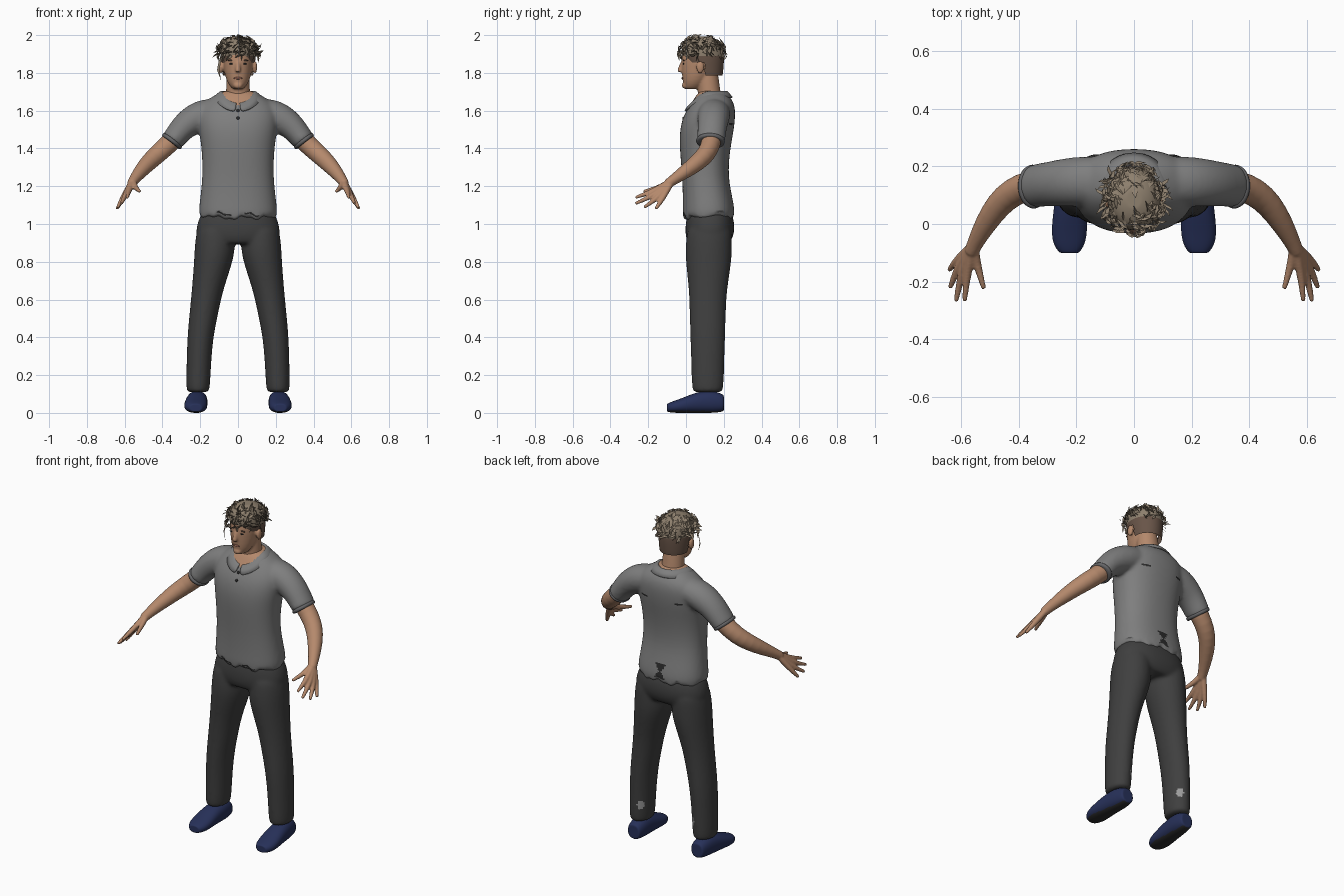
import bpy, bmesh, math, random
from mathutils import Vector, Matrix

random.seed(4)
if "Cube" in bpy.data.objects:
    bpy.data.objects.remove(bpy.data.objects["Cube"])


def material(name, *rgb):
    m = bpy.data.materials.new(name)
    m.use_nodes = True
    m.diffuse_color = (*rgb, 1)
    bsdf = m.node_tree.nodes["Principled BSDF"]
    bsdf.inputs["Base Color"].default_value = (*rgb, 1)
    bsdf.inputs["Roughness"].default_value = 0.8
    return m


SHIRT = material("shirt grey", .21, .21, .21)
TRIM = material("trim grey", .13, .13, .135)
TROUSER = material("trouser charcoal", .05, .05, .05)
SHOE = material("shoe navy", .02, .03, .1)
DARK = material("dark", .025, .025, .025)
SKIN = material("skin", .46, .25, .15)
LIP = material("lip", .3, .13, .09)
HAIR = material("hair sandy", .27, .215, .155)
HAIR_LOW = material("hair brown", .14, .09, .065)
PATCH = material("worn patch", .33, .33, .33)
X, Y, Z = Vector((1, 0, 0)), Vector((0, 1, 0)), Vector((0, 0, 1))


def tube(bm, rows, axis=None, ref=Y, power=2, sides=16):
    """Closed loft through rows of (x, y, z, half width, half depth)."""
    pts = [Vector(r[:3]) for r in rows]
    rings = []
    last = len(rows) - 1
    for i, r in enumerate(rows):
        t = axis or (pts[min(i + 1, last)] - pts[max(i - 1, 0)]).normalized()
        u = ref.cross(t).normalized()
        v = t.cross(u)
        for k in ([.8, 1] if i == 0 else [1, .8] if i == last else [1]):
            ring = []
            for j in range(sides):
                a = math.tau * j / sides
                c, s = math.cos(a), math.sin(a)
                c = math.copysign(abs(c) ** (2 / power), c)
                s = math.copysign(abs(s) ** (2 / power), s)
                ring.append(bm.verts.new(pts[i] + u * c * r[3] * k + v * s * r[-1] * k))
            rings.append(ring)
    for a, b in zip(rings, rings[1:]):
        for j in range(sides):
            n = (j + 1) % sides
            bm.faces.new((a[j], a[n], b[n], b[j]))
    bm.faces.new(rings[0][::-1])
    bm.faces.new(rings[-1])


def ball(bm, centre, size):
    bmesh.ops.create_uvsphere(bm, u_segments=16, v_segments=10, radius=1,
                              matrix=Matrix.Translation(centre) @ Matrix.Diagonal((*size, 1)))


def finish(name, bm, mats, voxel=0, smooth=0, subsurf=2, rule=None, solid=0):
    """Turn a bmesh into an object, bake its modifiers and colour faces by rule."""
    bmesh.ops.recalc_face_normals(bm, faces=bm.faces)
    me = bpy.data.meshes.new(name)
    bm.to_mesh(me)
    bm.free()
    ob = bpy.data.objects.new(name, me)
    bpy.context.collection.objects.link(ob)
    if subsurf:
        ob.modifiers.new("subsurf", "SUBSURF").levels = subsurf
    if voxel:
        rm = ob.modifiers.new("merge", "REMESH")
        rm.mode, rm.voxel_size = "VOXEL", voxel
    if smooth:
        sm = ob.modifiers.new("smooth", "SMOOTH")
        sm.factor, sm.iterations = .5, smooth
    if solid:
        ob.modifiers.new("solid", "SOLIDIFY").thickness = solid
    ob.data = bpy.data.meshes.new_from_object(ob.evaluated_get(bpy.context.evaluated_depsgraph_get()))
    ob.modifiers.clear()
    ob.data.name = name
    for m in mats:
        ob.data.materials.append(m)
    for p in ob.data.polygons:
        p.use_smooth = True
        p.material_index = rule(p.center, p.normal) if rule else 0
    bpy.context.view_layer.update()
    return ob


def on_front(ob, x, z):
    return ob.ray_cast(Vector((x, -1, z)), Y)[1]


# Shirt with short sleeves
bm = bmesh.new()
tube(bm, [(0, .12, 1.03, .212, .14), (0, .12, 1.1, .207, .137), (0, .1, 1.25, .187, .12),
          (0, .1, 1.4, .193, .135), (0, .11, 1.5, .21, .145), (0, .125, 1.58, .215, .138),
          (0, .143, 1.64, .19, .115), (0, .14, 1.685, .12, .085), (0, .135, 1.705, .08, .06)],
     axis=Z, power=2.3, sides=24)
sleeve = [(.1, .15, 1.6, .07, .085), (.2, .147, 1.575, .088, .09), (.28, .14, 1.525, .074, .08),
          (.325, .135, 1.47, .064, .077), (.352, .13, 1.435, .062, .076)]
for s in (1, -1):
    tube(bm, [(s * r[0], *r[1:]) for r in sleeve])


def shirt_rule(c, n):
    ax = abs(c.x)
    if c.z > 1.6 and (c.x / .085) ** 2 + ((c.y - .115) / .095) ** 2 < 1:
        return 2
    if c.y < .05 and abs(c.z - 1.052) < .006 and .03 < ax < .11:
        return 1
    if c.y > .15 and 1.06 < c.z < 1.14 and ax < .006 + abs(c.z - 1.1) * .7:
        return 1
    if c.y > .15 and abs(c.z - 1.53) < .006 and .09 < ax < .14:
        return 1
    return 0


shirt = finish("shirt", bm, [SHIRT, DARK, SKIN], voxel=.01, smooth=8, rule=shirt_rule)
for v in shirt.data.vertices:   # ragged hem
    if v.co.z < 1.06:
        v.co.z += .008 * math.sin(v.co.x * 45 + v.co.y * 30) + .004 * math.sin(v.co.x * 110)

# Sleeve cuffs
for s, side in ((1, "left"), (-1, "right")):
    bm = bmesh.new()
    tube(bm, [(s * .343, .13, 1.447, .064, .078), (s * .356, .129, 1.43, .063, .077)], sides=24)
    finish(side + "_cuff", bm, [TRIM], subsurf=1)

# Folded collar, dipping at the front
bm = bmesh.new()
loops = []
for rx, ry, top, dip in ((.078, .085, 1.70, .06), (.09, .097, 1.712, .07), (.13, .13, 1.672, .075)):
    loop = []
    for j in range(32):
        a = math.tau * (j + .5) / 32
        f = max(0, math.cos(a)) ** 1.5
        loop.append(bm.verts.new((rx * math.sin(a), .118 - ry * math.cos(a), top - dip * f)))
    loops.append(loop)
for a, b in zip(loops, loops[1:]):
    for j in range(32):
        if j != 31:
            bm.faces.new((a[j], a[j + 1], b[j + 1], b[j]))
finish("collar", bm, [SHIRT], subsurf=1, solid=.008)

# Buttons
for i, z in enumerate((1.6, 1.56)):
    bm = bmesh.new()
    ball(bm, on_front(shirt, 0, z), (.009, .005, .009))
    finish("button_%d" % (i + 1), bm, [DARK], subsurf=0)

# Trousers
bm = bmesh.new()
tube(bm, [(0, .125, 1.07, .19, .115), (0, .128, 1.0, .22, .132), (0, .125, .94, .226, .13),
          (0, .12, .895, .2, .11)], axis=Z, power=2.3, sides=24)
leg = [(.12, .125, .98, .1, .12), (.122, .12, .88, .11, .126), (.13, .12, .8, .105, .124),
       (.162, .116, .65, .084, .102), (.182, .115, .52, .077, .097), (.2, .115, .4, .07, .095),
       (.208, .115, .25, .066, .088), (.212, .115, .11, .064, .086)]
for s in (1, -1):
    tube(bm, [(s * r[0], *r[1:]) for r in leg], axis=-Z)


def trouser_rule(c, n):
    worn = ((c.z - .22) / .03) ** 2 + ((abs(c.x) - .175) / .016) ** 2 < 1
    return 1 if worn and c.y > .14 else 0


finish("trousers", bm, [TROUSER, PATCH], voxel=.01, smooth=6, rule=trouser_rule)

# Shoes, arms and hands
shoe = [(.212, .2, .052, .042, .046), (.214, .14, .06, .055, .062), (.22, .06, .056, .058, .057),
        (.224, -.02, .039, .064, .04), (.225, -.07, .031, .057, .031), (.224, -.1, .027, .035, .022)]
arm = [(.3, .14, 1.49, .055), (.36, .135, 1.43, .053), (.42, .112, 1.375, .051),
       (.47, .068, 1.33, .047), (.515, 0, 1.28, .039), (.55, -.065, 1.235, .028), (.565, -.1, 1.21, .026)]
wrist = (.557, -.075, 1.228)
fingers = [((.545, -.135, 1.195), (.52, -.225, 1.172)), ((.578, -.17, 1.175), (.587, -.268, 1.14)),
           ((.596, -.165, 1.155), (.617, -.268, 1.108)), ((.608, -.148, 1.14), (.638, -.222, 1.088)),
           ((.612, -.125, 1.133), (.641, -.16, 1.08))]
for s, side in ((1, "left"), (-1, "right")):
    bm = bmesh.new()
    tube(bm, [(s * r[0], *r[1:]) for r in shoe], axis=-Y, ref=Z, power=2.3)
    finish(side + "_shoe", bm, [SHOE, DARK], rule=lambda c, n: int(n.z < -.8 and c.z < .02))
    bm = bmesh.new()
    tube(bm, [(s * r[0], *r[1:]) for r in arm])
    for base, tip in fingers:
        mid = Vector(base).lerp(Vector(tip), .55)
        tube(bm, [(s * p[0], p[1], p[2], r) for p, r in
                  ((wrist, .02), (base, .016), (mid, .012), (tip, .009))], ref=X, sides=10)
    finish(side + "_arm", bm, [SKIN], voxel=.005, smooth=4, subsurf=1)

# Head with neck, nose and ears
bm = bmesh.new()
tube(bm, [(0, .035, 1.715, .03, .042), (0, .043, 1.74, .053, .06), (0, .058, 1.78, .07, .08),
          (0, .075, 1.84, .08, .103), (0, .085, 1.9, .084, .11), (0, .085, 1.95, .07, .09),
          (0, .085, 1.98, .04, .05)], axis=Z)
tube(bm, [(0, .135, 1.6, .075, .07), (0, .122, 1.7, .063, .06), (0, .11, 1.82, .062, .06)], axis=Z)
tube(bm, [(0, -.018, 1.86, .01), (0, -.03, 1.825, .013), (0, -.032, 1.805, .017)], sides=10)
ball(bm, (0, -.005, 1.733), (.026, .018, .018))
for s in (1, -1):
    ball(bm, (s * .09, .075, 1.83), (.012, .022, .034))
head = finish("head", bm, [SKIN], voxel=.006, smooth=5, subsurf=1)

# Mouth, eyes and brows
for name, x, z, size, mat in (("mouth", 0, 1.772, (.023, .005, .006), LIP),
                              ("eye", .034, 1.848, (.013, .004, .004), DARK),
                              ("brow", .036, 1.866, (.02, .004, .004), HAIR_LOW)):
    for s, side in ((1, "left_"), (-1, "right_")) if x else ((1, ""),):
        bm = bmesh.new()
        ball(bm, on_front(head, s * x, z), size)
        finish(side + name, bm, [mat], subsurf=0)

# Hair cap, open over the face and nape
bm = bmesh.new()
tube(bm, [(0, .115, 1.77, .08, .08), (0, .105, 1.82, .088, .095), (0, .09, 1.89, .098, .116),
          (0, .085, 1.95, .093, .11), (0, .085, 1.98, .065, .075), (0, .085, 1.992, .03, .035)], axis=Z)
hair = finish("hair_cap", bm, [HAIR, HAIR_LOW], rule=lambda c, n: int(c.z < 1.89))
bm = bmesh.new()
bm.from_mesh(hair.data)
hidden = []
for f in bm.faces:
    c = f.calc_center_median()
    edge = 1.895 if c.y < .0 else 1.85 if c.y < .1 else 1.788
    if c.z < edge:
        hidden.append(f)
bmesh.ops.delete(bm, geom=hidden, context="FACES")
bm.to_mesh(hair.data)
bm.free()

# Messy strands, lifted further at the sides
bm = bmesh.new()


def strand(base, step, bend, width):
    mid, tip = base + step * .5 + bend, base + step
    w = step.cross(Vector((random.uniform(-1, 1), .6, .8))).normalized() * width
    a, b, c, d, e = [bm.verts.new(p) for p in (base - w, base + w, mid + w, mid - w, tip)]
    bm.faces.new((a, b, c, d))
    bm.faces.new((d, c, e))


for i in range(260):
    a, h = random.uniform(0, math.tau), random.uniform(-.1, .95)
    r = math.sqrt(1 - h * h)
    n = Vector((r * math.cos(a), r * math.sin(a), h))
    base = Vector((n.x * .1, .085 + n.y * .118, 1.9 + n.z * .092))
    side = abs(n.x) > .75 and h < .35 and i % 2
    drift = n.cross(Vector((random.uniform(-1, 1), random.uniform(-1, 1), random.uniform(-1, 1)))).normalized()
    step = (drift + n * (1.2 if side else .12)).normalized() * random.uniform(.025, .055)
    strand(base, step, n * .006, random.uniform(.004, .009))
strand(Vector((-.095, .02, 1.87)), Vector((.005, -.01, -.11)), Vector((-.012, 0, 0)), .008)
finish("hair_strands", bm, [HAIR], subsurf=0)
